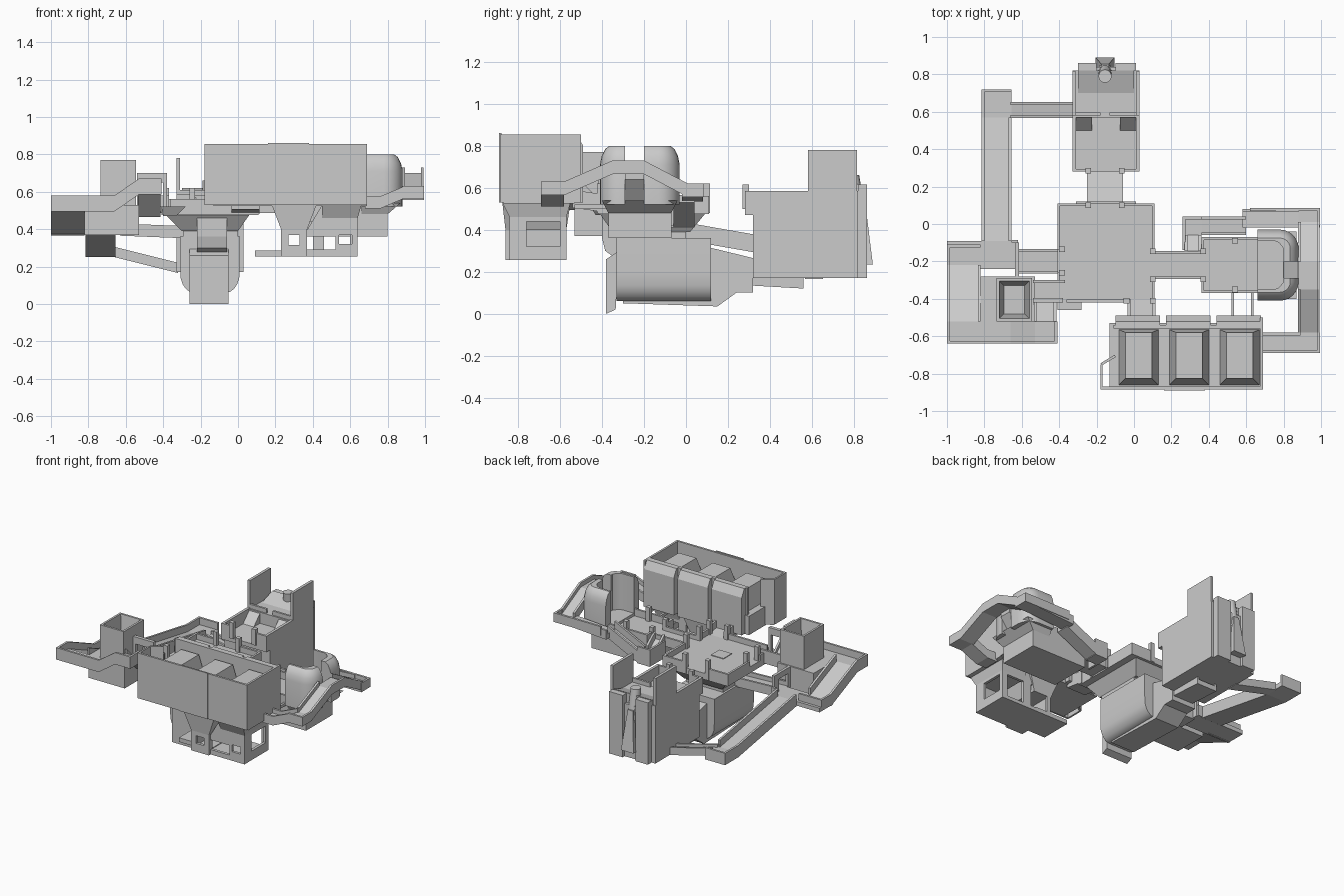
import bpy, bmesh, math
from mathutils import Vector

def loft(*rings):
    n = len(rings[0])
    v = [p for r in rings for p in r]
    f = [tuple(range(n)), tuple(range(len(v) - n, len(v)))]
    for k in range(len(rings) - 1):
        for i in range(n):
            j = (i + 1) % n
            f.append((k*n + i, k*n + j, k*n + n + j, k*n + n + i))
    return v, f

def rect(x0, x1, y0, y1, z):
    return [(x0, y0, z), (x1, y0, z), (x1, y1, z), (x0, y1, z)]

def box(x0, x1, y0, y1, z0, z1):
    return loft(rect(x0, x1, y0, y1, z0), rect(x0, x1, y0, y1, z1))

def prism_x(pts, x0, x1):
    return loft([(x0, y, z) for y, z in pts], [(x1, y, z) for y, z in pts])

def prism_y(pts, y0, y1):
    return loft([(x, y0, z) for x, z in pts], [(x, y1, z) for x, z in pts])

def slab(a, b, o0, o1, lo, hi):
    a, b = Vector(a), Vector(b)
    d = (b - a).to_2d().normalized()
    n = Vector((-d.y, d.x, 0))
    ring = lambda p: [tuple(p + n*o + Vector((0, 0, h))) for o, h in ((o0, lo), (o1, lo), (o1, hi), (o0, hi))]
    return loft(ring(a), ring(b))

def walk(a, b, w, rails="LR", t=0.035, h=0.05):
    out = [slab(a, b, -w/2, w/2, -t, 0)]
    if "L" in rails: out.append(slab(a, b, w/2 - 0.015, w/2, -t, h))
    if "R" in rails: out.append(slab(a, b, -w/2, -w/2 + 0.015, -t, h))
    return out

def hopper(x0, x1, y0, y1, z0, z1, zf, rim, slope):
    r = lambda d, z: rect(x0 + d, x1 - d, y0 + d, y1 - d, z)
    return loft(r(0, z0), r(0, z1), r(rim, z1), r(rim + slope, zf))

def window_wall(a0, a1, c0, c1, z0, z1, wins, along="x"):
    # wall split into piers, sills and lintels around its windows
    mk = (lambda p, q, s, t: box(p, q, c0, c1, s, t)) if along == "x" else (lambda p, q, s, t: box(c0, c1, p, q, s, t))
    out, cur = [], a0
    for p, q, s, t in wins:
        out += [mk(cur, p, z0, z1), mk(p, q, z0, s), mk(p, q, t, z1)]
        cur = q
    return out + [mk(cur, a1, z0, z1)]

def part(name, *pieces, smooth=False):
    bm = bmesh.new()
    for v, f in pieces:
        vs = [bm.verts.new(p) for p in v]
        for face in f:
            bm.faces.new([vs[i] for i in face])
    bmesh.ops.recalc_face_normals(bm, faces=bm.faces)
    me = bpy.data.meshes.new(name)
    bm.to_mesh(me); bm.free()
    ob = bpy.data.objects.new(name, me)
    bpy.context.collection.objects.link(ob)
    if smooth:
        bpy.context.view_layer.objects.active = ob
        ob.select_set(True)
        bpy.ops.object.shade_smooth_by_angle(angle=math.radians(35))
        ob.select_set(False)
    return ob

def post(x, y, z0, z1, r=0.015):
    return box(x - r, x + r, y - r, y + r, z0, z1)

# central platform with low rails, hatch and gate posts
part("central_platform", box(-.41, .11, -.42, .11, .475, .52), box(-.2, -.1, -.235, -.14, .52, .525))
part("central_rails",
     box(-.41, -.23, .095, .11, .52, .56), box(-.07, .11, .095, .11, .52, .56),
     box(.095, .11, -.15, .11, .52, .56), box(.095, .11, -.42, -.29, .52, .56),
     box(-.41, -.395, -.14, .11, .52, .56), box(-.41, -.395, -.30, -.26, .52, .56),
     box(-.36, -.04, -.42, -.405, .52, .56))
part("gate_posts", *[post(x, y, .48, .62) for x, y in
     ((-.245, .1), (-.065, .1), (.1, -.145), (.1, -.295), (-.385, -.135), (-.385, -.26), (-.04, -.41), (.1, -.41))],
     *[post(x, .285, .5, .615) for x in (-.245, -.065)],
     *[post(.37, y, .5, .6) for y in (-.145, -.295)])

# lower chamber below the platform
part("chamber_flare", loft(rect(-.30, .0, -.35, .02, .39), rect(-.385, .06, -.41, .09, .475)))
part("chamber_upper", box(-.295, 0, -.33, 0, .34, .42))
half = [(.16, .36), (.16, .20)] + [(.085 + .075*math.cos(a), .17 - .11*math.sin(a))
        for a in [math.radians(18*i) for i in range(1, 6)]]
prof = [(-.15 + x, z) for x, z in half] + [(-.15 - x, z) for x, z in reversed(half)]
part("chamber_barrel", prism_y(prof, -.33, .12), smooth=True)
part("chamber_tail", prism_x([(-.07, .36), (.32, .265), (.32, .10), (.24, .10), (.15, .035), (-.30, .05), (-.30, .36)], -.25, -.06))
part("chamber_foot", prism_x([(-.38, 0), (-.335, .02), (-.32, .3), (-.38, .26)], -.26, -.05))
part("chamber_front_chute", prism_x([(-.40, .47), (-.40, .36), (-.385, .30), (-.33, .26), (-.33, .47)], -.22, -.06))
part("lower_passage", *walk((-.15, .30, .17), (-.15, .56, .155), .16))

# bridges
part("right_bridge", *walk((.10, -.22, .52), (.37, -.22, .52), .15, h=.03))
part("left_bridge", *walk((-.63, -.20, .40), (-.25, -.20, .385), .13, h=.03))
part("front_bridge", *walk((.04, -.40, .52), (.04, -.54, .54), .15))

# back tower
part("back_tower_body", box(-.33, .03, .32, .82, .17, .5), box(-.33, .03, .28, .32, .47, .5))
part("back_tower_floor", box(-.33, .03, .57, .82, .5, .58),
     prism_x([(.50, .5), (.58, .5), (.58, .58)], -.33, -.225), prism_x([(.50, .5), (.58, .5), (.58, .58)], -.075, .03),
     prism_x([(.70, .58), (.82, .58), (.82, .62)], -.30, .0))
part("back_tower_walls", box(-.33, -.31, .28, .82, .5, .585), box(.01, .03, .28, .82, .5, .585),
     box(-.33, -.31, .58, .815, .585, .78), box(.01, .03, .58, .815, .585, .78),
     box(-.33, -.245, .28, .295, .5, .585), box(-.065, .03, .28, .295, .5, .585),
     box(-.31, -.18, .58, .595, .5, .61), box(-.13, .01, .58, .595, .5, .61))
part("back_tower_panels", box(-.30, -.20, .82, .862, .17, .615), box(-.10, .01, .82, .862, .17, .615),
     box(-.20, -.10, .82, .84, .17, .55))
part("back_chute", loft(rect(-.205, -.105, .83, .89, .235), rect(-.175, -.135, .83, .855, .52)))
ring = lambda r, y, z: [(-.155 + r*math.cos(i*math.pi/8), y + r*math.sin(i*math.pi/8), z) for i in range(16)]
part("back_pipe", loft(ring(.04, .82, .45), ring(.035, .79, .66)), smooth=True)

# left long ramp and side walkway into the back tower
part("long_ramp", *walk((-.735, -.09, .40), (-.735, .57, .285), .16))
part("ramp_landing", *walk((-.735, .57, .285), (-.735, .72, .285), .16, "L"), box(-.815, -.655, .705, .72, .25, .335))
part("side_walkway", *walk((-.66, .61, .285), (-.32, .61, .20), .085, h=.02))

# left module
part("left_front_deck", *walk((-1, -.58, .53), (-.66, -.58, .53), .12, "R"), box(-1, -.985, -.64, -.52, .495, .58))
part("left_down_ramp", *walk((-.91, -.52, .53), (-.91, -.22, .40), .18))
part("left_low_landing", box(-1, -.62, -.24, -.09, .37, .40), box(-1, -.985, -.24, -.11, .37, .45),
     box(-1, -.82, -.125, -.11, .37, .45), box(-.655, -.62, -.10, -.085, .37, .45))
part("left_block", box(-.82, -.53, -.53, -.28, .37, .53))
part("left_door_wall", *window_wall(-.42, -.10, -.635, -.615, .37, .53, [(-.25, -.15, .40, .49)], "y"))
part("left_tower", hopper(-.735, -.545, -.52, -.29, .53, .77, .60, .015, .025))
part("left_up_ramp", *walk((-.66, -.58, .53), (-.53, -.58, .62), .12, "R"))
part("left_high_landing", *walk((-.53, -.58, .62), (-.41, -.58, .62), .12, "R"), box(-.425, -.41, -.64, -.52, .59, .67))
part("left_return_ramp", *walk((-.475, -.52, .62), (-.475, -.40, .50), .12, h=.03))
part("left_return_landing", box(-.54, -.36, -.40, -.30, .485, .52), box(-.54, -.37, -.315, -.30, .52, .58),
     loft(rect(-.40, -.33, -.43, -.41, .47), rect(-.41, -.28, -.46, -.41, .52)))
part("left_lintel", box(-.54, -.38, -.42, -.395, .65, .70), box(-.54, -.52, -.42, -.395, .52, .65), box(-.40, -.38, -.42, -.395, .52, .65))

# right module: room and rounded tank walls
part("right_room", box(.36, .80, -.37, -.07, .36, .52), loft(rect(.66, .80, -.37, -.07, .48), rect(.66, .87, -.40, -.04, .54)))
part("right_room_walls", box(.36, .66, -.37, -.355, .52, .57), box(.36, .66, -.085, -.07, .52, .57),
     box(.36, .375, -.37, -.29, .52, .57), box(.36, .375, -.15, -.07, .52, .57),
     post(.54, -.35, .52, .62), post(.54, -.09, .52, .62))
def tank(yo, yg, s):
    def ring(d, z):
        o = [(.66, yo - s*d)] + [(.78 + (.10 - d)*math.sin(a), yo - s*.10 + s*(.10 - d)*math.cos(a))
             for a in [math.radians(15*i) for i in range(7)]] + [(.88 - d, yg)]
        i = [(.80, yg), (.80, yo - s*.10), (.775, yo - s*.07), (.75, yo - s*.06), (.66, yo - s*.06)]
        return [(x, y, z) for x, y in o + i]
    return loft(ring(0, .52), ring(0, .71), ring(.008, .75), ring(.025, .785), ring(.045, .80))
part("tank_walls", tank(-.03, -.20, 1), tank(-.41, -.29, -1), smooth=True)
part("tank_exit_ramp", prism_y([(.80, .52), (.89, .64), (.89, .69), (.80, .57)], -.29, -.20))

# raised walkway wrapping round the right module
part("outer_walkway", *walk((.68, -.635, .545), (.76, -.635, .545), .11, h=.03),
     *walk((.76, -.635, .545), (.89, -.635, .60), .11, h=.03),
     box(.88, .995, -.69, -.58, .565, .60), box(.88, .995, -.69, -.675, .60, .63), box(.98, .995, -.69, -.58, .60, .63),
     *walk((.935, -.58, .60), (.935, -.35, .70), .115, h=.03), *walk((.935, -.35, .70), (.935, -.20, .70), .115, "R", h=.03),
     *walk((.935, -.20, .70), (.935, .01, .59), .115, h=.03),
     box(.88, .995, -.02, .085, .555, .59), box(.62, .995, .07, .085, .555, .62), box(.98, .995, -.02, .085, .555, .62),
     *walk((.88, .03, .59), (.58, .03, .57), .10, "R", h=.03))
part("inner_walkway", *walk((.60, -.01, .565), (.36, -.01, .45), .10), box(.26, .36, -.06, .04, .41, .45),
     box(.26, .275, -.14, .04, .41, .53), box(.26, .36, .025, .04, .41, .53),
     *walk((.315, -.06, .45), (.315, -.145, .52), .09))
part("link_bars", *[box(x, x + .015, -.53, -.36, .50, .52) for x in (.52, .625)])

# front hall: tall outer walls, three raised mounds, back buttresses
part("front_hall_walls", box(-.18, .69, -.885, -.87, .53, .855), box(.675, .69, -.885, -.50, .53, .855),
     box(-.18, -.168, -.885, -.75, .53, .855), slab((-.175, -.75, .53), (-.10, -.705, .53), -.007, .007, 0, .325),
     box(-.11, .69, -.56, -.54, .53, .855), box(.16, .38, -.89, -.88, .53, .86))
part("front_hall_base", box(-.13, .69, -.87, -.53, .525, .66))
starts = (-.08, .19, .46)
part("hall_mounds", *[loft(rect(x, x + .21, -.86, -.565, .66), rect(x + .035, x + .175, -.825, -.58, .80)) for x in starts])
part("back_buttresses", *[prism_x([(-.49, .53), (-.49, .80), (-.52, .855), (-.55, .855), (-.55, .53)], x - .02, x + .22) for x in starts])

# lower room hanging under the hall, with windows
part("lower_room", box(.36, .64, -.84, -.57, .255, .28), box(.09, .36, -.80, -.57, .255, .285),
     *window_wall(.36, .64, -.84, -.82, .28, .38, [(.37, .52, .29, .36), (.54, .61, .32, .37)]),
     prism_y([(.36, .38), (.64, .38), (.64, .53), (.45, .53)], -.84, -.82),
     *window_wall(.23, .64, -.59, -.57, .28, .53, [(.26, .40, .28, .44), (.46, .60, .28, .44)]),
     *window_wall(-.82, -.59, .62, .64, .28, .53, [(-.76, -.60, .32, .44)], "y"))
part("lower_room_bay", *window_wall(.23, .37, -.86, -.84, .28, .40, [(.27, .33, .315, .37)]),
     box(.23, .25, -.85, -.57, .28, .42), box(.23, .37, -.86, -.80, .255, .28),
     loft(rect(.23, .37, -.86, -.57, .40), rect(.18, .42, -.875, -.55, .53)))
part("lower_room_cornice", loft(rect(.45, .64, -.84, -.57, .46), rect(.45, .66, -.875, -.55, .53)))
